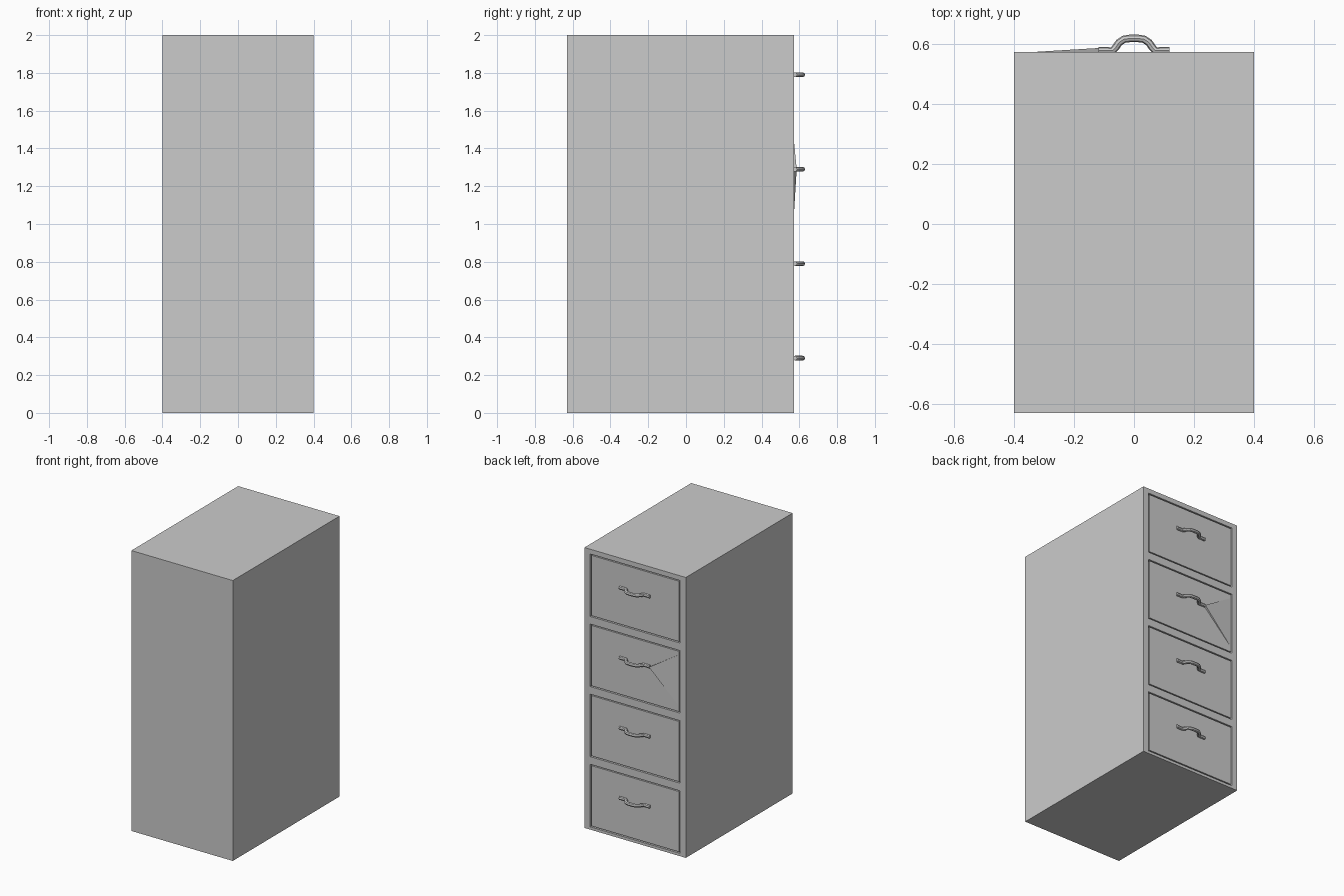
import bpy, bmesh

if "Cube" in bpy.data.objects:
    bpy.data.objects.remove(bpy.data.objects["Cube"])

BACK, FACE = -0.63, 0.573          # depth extents of the cabinet
DRAWER_Z = [0.243 + 0.5 * i for i in range(4)]
HANDLE_Z = [0.29 + 0.5 * i for i in range(4)]


def box(name, lo, hi):
    bpy.ops.mesh.primitive_cube_add(size=1, location=[(a + b) / 2 for a, b in zip(lo, hi)])
    ob = bpy.context.object
    ob.name = name
    ob.scale = [b - a for a, b in zip(lo, hi)]
    bpy.ops.object.transform_apply(location=False, rotation=False, scale=True)
    return ob


# cabinet body with four drawer openings
body = box("cabinet_body", (-0.4, BACK, 0), (0.4, FACE, 2))
for i, z in enumerate(DRAWER_Z):
    cutter = box("opening_cutter", (-0.355, FACE - 0.05, z - 0.223), (0.355, FACE + 0.1, z + 0.223))
    cutter.hide_render = True
    mod = body.modifiers.new("opening", 'BOOLEAN')
    mod.operation = 'DIFFERENCE'
    mod.solver = 'EXACT'
    mod.object = cutter
    bpy.context.view_layer.objects.active = body
    bpy.ops.object.modifier_apply(modifier=mod.name)
    bpy.data.objects.remove(cutter)

# drawer fronts, nearly flush, leaving a thin shadow gap
for i, z in enumerate(DRAWER_Z):
    box(f"drawer_front_{i + 1}", (-0.347, FACE - 0.051, z - 0.215), (0.347, FACE - 0.001, z + 0.215))

# arched pull handles: round bar swept along a mirrored half path
half = [(-0.119, 0.577), (-0.071, 0.577), (-0.061, 0.588), (-0.05, 0.604),
        (-0.034, 0.615), (-0.014, 0.618)]
path = half + [(-x, y) for x, y in reversed(half)]
for i, z in enumerate(HANDLE_Z):
    cu = bpy.data.curves.new("handle_curve", 'CURVE')
    cu.dimensions = '3D'
    cu.bevel_depth = 0.0125
    cu.bevel_resolution = 2
    cu.use_fill_caps = True
    sp = cu.splines.new('POLY')
    sp.points.add(len(path) - 1)
    for p, (x, y) in zip(sp.points, path):
        p.co = (x, y, z, 1)
    ob = bpy.data.objects.new(f"handle_{i + 1}", cu)
    bpy.context.collection.objects.link(ob)
    bpy.ops.object.select_all(action='DESELECT')
    ob.select_set(True)
    bpy.context.view_layer.objects.active = ob
    bpy.ops.object.convert(target='MESH')
    bpy.ops.object.shade_smooth_by_angle()

# shallow raised facet between one handle end and the drawer edge
bm = bmesh.new()
apex, top, low, root = [bm.verts.new(c) for c in (
    (-0.118, 0.586, 1.29), (-0.34, 0.5725, 1.43),
    (-0.34, 0.5725, 1.07), (-0.118, 0.57, 1.29))]
for f in ((apex, top, low), (apex, root, top), (apex, low, root), (root, low, top)):
    bm.faces.new(f)
bmesh.ops.recalc_face_normals(bm, faces=bm.faces)
me = bpy.data.meshes.new("raised_facet")
bm.to_mesh(me)
bm.free()
bpy.context.collection.objects.link(bpy.data.objects.new("raised_facet", me))
